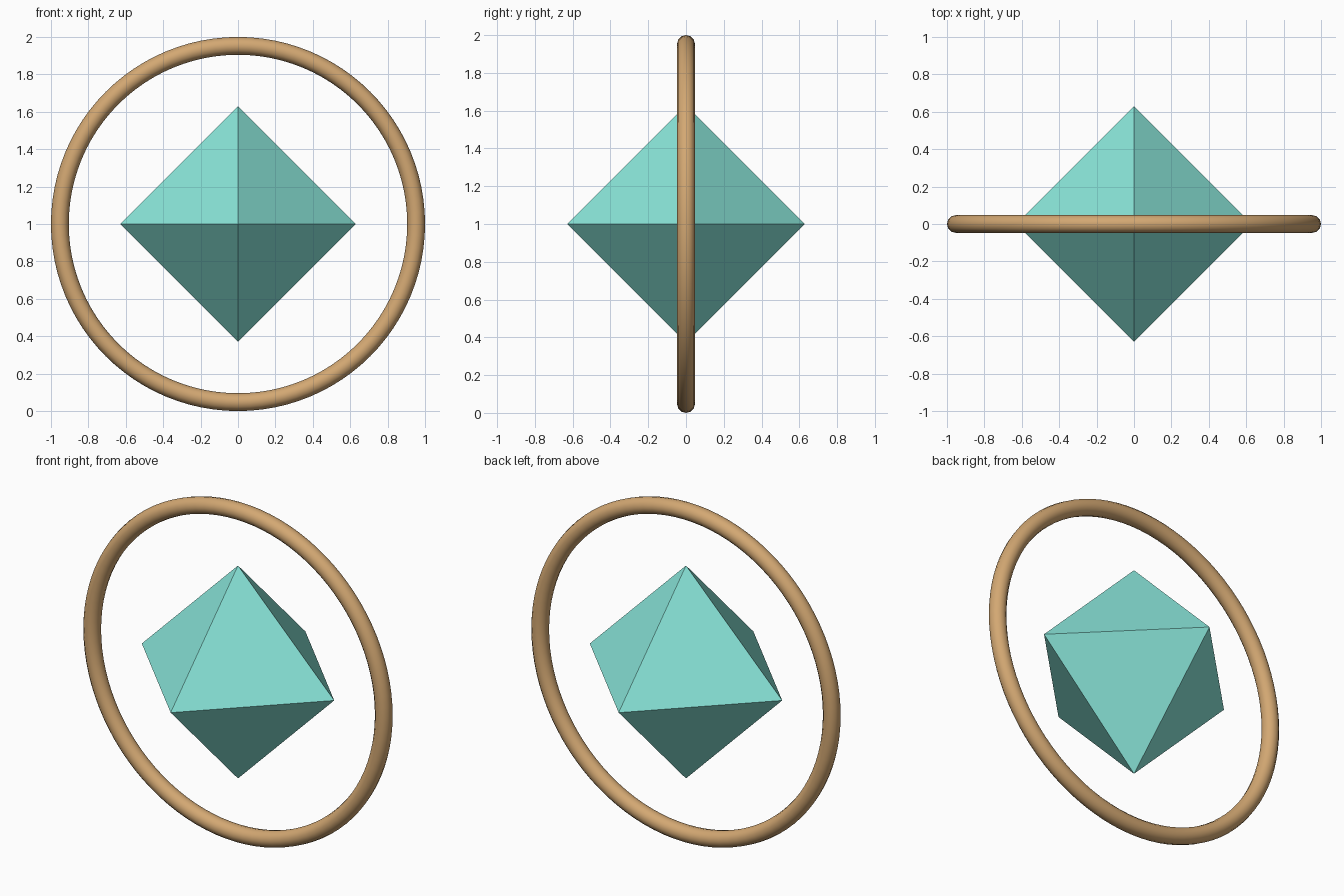
import bpy, bmesh
from math import pi, radians
from mathutils import Vector

if "Cube" in bpy.data.objects:
    bpy.data.objects.remove(bpy.data.objects["Cube"])

UNIT = 1 / 1.05          # ring radius; tube is 5% of it, so the outside is 2 wide
CENTRE = (0, 0, 1)


def colour(obj, name, rgb):
    mat = bpy.data.materials.new(name)
    mat.diffuse_color = (*rgb, 1)
    mat.use_nodes = True
    mat.node_tree.nodes["Principled BSDF"].inputs["Base Color"].default_value = mat.diffuse_color
    obj.data.materials.append(mat)


# Upright smooth ring
bpy.ops.mesh.primitive_torus_add(
    location=CENTRE, rotation=(pi / 2, 0, 0),
    major_radius=UNIT, minor_radius=0.05 * UNIT,
    major_segments=96, minor_segments=12)
ring = bpy.context.object
ring.name = "ring"
bpy.ops.object.shade_smooth_by_angle(angle=radians(40))
colour(ring, "tan", (0.65, 0.39, 0.17))

# Flat-faced octahedral crystal: hull of one point on each axis direction
bm = bmesh.new()
for axis in range(3):
    for side in (-1, 1):
        p = Vector((0, 0, 0))
        p[axis] = side * 0.66 * UNIT
        bm.verts.new(p)
bmesh.ops.convex_hull(bm, input=bm.verts[:])
bmesh.ops.recalc_face_normals(bm, faces=bm.faces[:])
mesh = bpy.data.meshes.new("crystal")
bm.to_mesh(mesh)
bm.free()
crystal = bpy.data.objects.new("crystal", mesh)
crystal.location = CENTRE
bpy.context.collection.objects.link(crystal)
colour(crystal, "aqua", (0.25, 0.78, 0.69))
